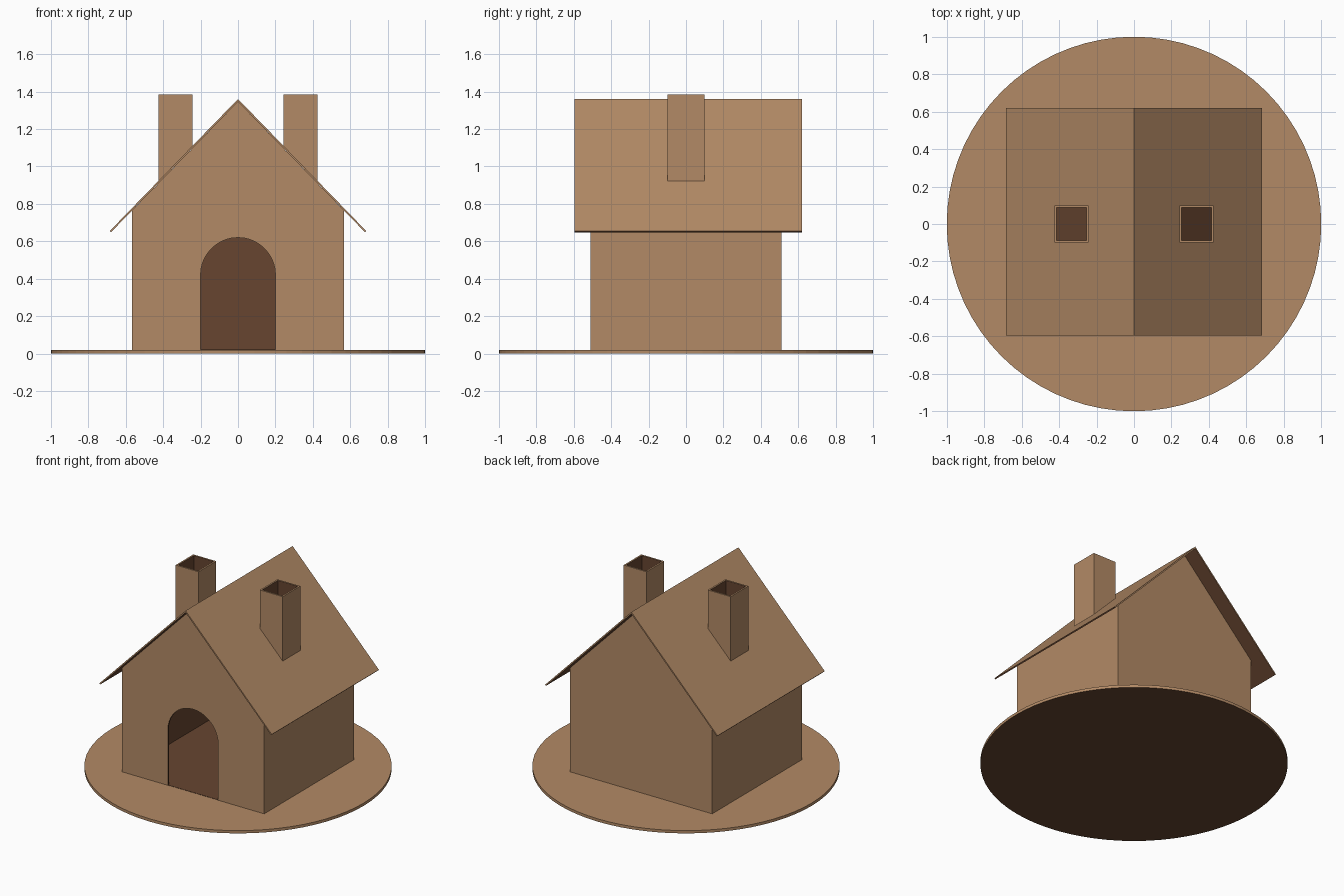
import bpy, bmesh, math

if "Cube" in bpy.data.objects:
    bpy.data.objects.remove(bpy.data.objects["Cube"])


def material(name, rgb):
    m = bpy.data.materials.new(name)
    m.diffuse_color = (*rgb, 1)
    m.use_nodes = True
    m.node_tree.nodes["Principled BSDF"].inputs["Base Color"].default_value = m.diffuse_color
    return m


TAN = material("tan clay", (0.45, 0.255, 0.132))
DARK = material("dark brown inside", (0.135, 0.06, 0.03))


def finish(name, bm, is_dark, mirror=False):
    """Turn a bmesh into an object; faces for which is_dark(face) holds get the inside colour."""
    bmesh.ops.recalc_face_normals(bm, faces=bm.faces)
    bm.normal_update()
    for f in bm.faces:
        f.material_index = int(is_dark(f))
    me = bpy.data.meshes.new(name)
    bm.to_mesh(me)
    bm.free()
    me.materials.append(TAN)
    me.materials.append(DARK)
    ob = bpy.data.objects.new(name, me)
    bpy.context.collection.objects.link(ob)
    if mirror:
        ob.modifiers.new("mirror", 'MIRROR')
    return ob


def prism(name, profile, y0, y1, is_dark, mirror=False):
    """Extrude an (x, z) outline along y."""
    bm = bmesh.new()
    face = bm.faces.new([bm.verts.new((x, y0, z)) for x, z in profile])
    ext = bmesh.ops.extrude_face_region(bm, geom=[face])["geom"]
    moved = [v for v in ext if isinstance(v, bmesh.types.BMVert)]
    bmesh.ops.translate(bm, verts=moved, vec=(0, y1 - y0, 0))
    return finish(name, bm, is_dark, mirror)


SLOPE = 0.705 / 0.685
T = 0.012          # shell thickness
W, D = 0.565, 0.51  # half width and half depth of the walls
BASE = 0.02


def roof_z(x):
    return 1.36 - SLOPE * abs(x)


# round base with a dark underside
bm = bmesh.new()
bmesh.ops.create_cone(bm, cap_ends=True, segments=72, radius1=1, radius2=1, depth=BASE)
bmesh.ops.translate(bm, verts=bm.verts, vec=(0, 0, BASE / 2))
finish("base_disc", bm, lambda f: f.normal.z < -0.5)

# floor inside the house
prism("inside_floor", [(-W + T, BASE - 0.005), (W - T, BASE - 0.005),
                       (W - T, BASE + 0.002), (-W + T, BASE + 0.002)],
      -D + 0.002, D - T, lambda f: True)

# gable walls, the front one with an arched doorway
eave, peak = roof_z(W) - 0.014, roof_z(0) - 0.014
top = [(W, BASE - 0.01), (W, eave), (0, peak), (-W, eave), (-W, BASE - 0.01)]
arch = [(-0.2 * math.cos(math.pi * i / 20), 0.42 + 0.2 * math.sin(math.pi * i / 20))
        for i in range(21)]
door = [(-0.2, BASE - 0.01)] + arch + [(0.2, BASE - 0.01)]
prism("front_wall", top + door, -D, -D + T, lambda f: f.normal.y > -0.5 and abs(f.calc_center_median().x) < W - 0.01)
prism("back_wall", top, D - T, D, lambda f: f.normal.y < -0.5)

# side walls
prism("side_walls", [(W - T, BASE - 0.01), (W, BASE - 0.01), (W, eave), (W - T, eave)],
      -D + T, D - T, lambda f: f.normal.x < -0.5, mirror=True)

# thin pitched roof, dark underneath
prism("roof", [(-0.685, 0.655), (0, 1.36), (0.685, 0.655),
               (0.679, 0.648), (0, 1.346), (-0.679, 0.648)],
      -0.595, 0.62, lambda f: f.normal.z < -0.1)

# hollow chimneys whose bottoms follow the roof slope
bm = bmesh.new()


def ring(inset, z_of_x):
    x0, x1, y = 0.243 + inset, 0.425 - inset, 0.1 - inset
    return [bm.verts.new((px, py, z_of_x(px)))
            for px, py in ((x0, -y), (x1, -y), (x1, y), (x0, y))]


rings = [ring(0, lambda x: roof_z(x) - 0.006), ring(0, lambda x: 1.385),
         ring(T, lambda x: 1.385), ring(T, lambda x: roof_z(x) + 0.004)]
for a, b in zip(rings, rings[1:]):
    for i in range(4):
        j = (i + 1) % 4
        bm.faces.new((a[i], a[j], b[j], b[i]))
bm.faces.new(rings[3])
bm.faces.new(rings[0])
inner = {v for v in rings[3]}
finish("chimneys", bm, lambda f: any(v in inner for v in f.verts), mirror=True)
